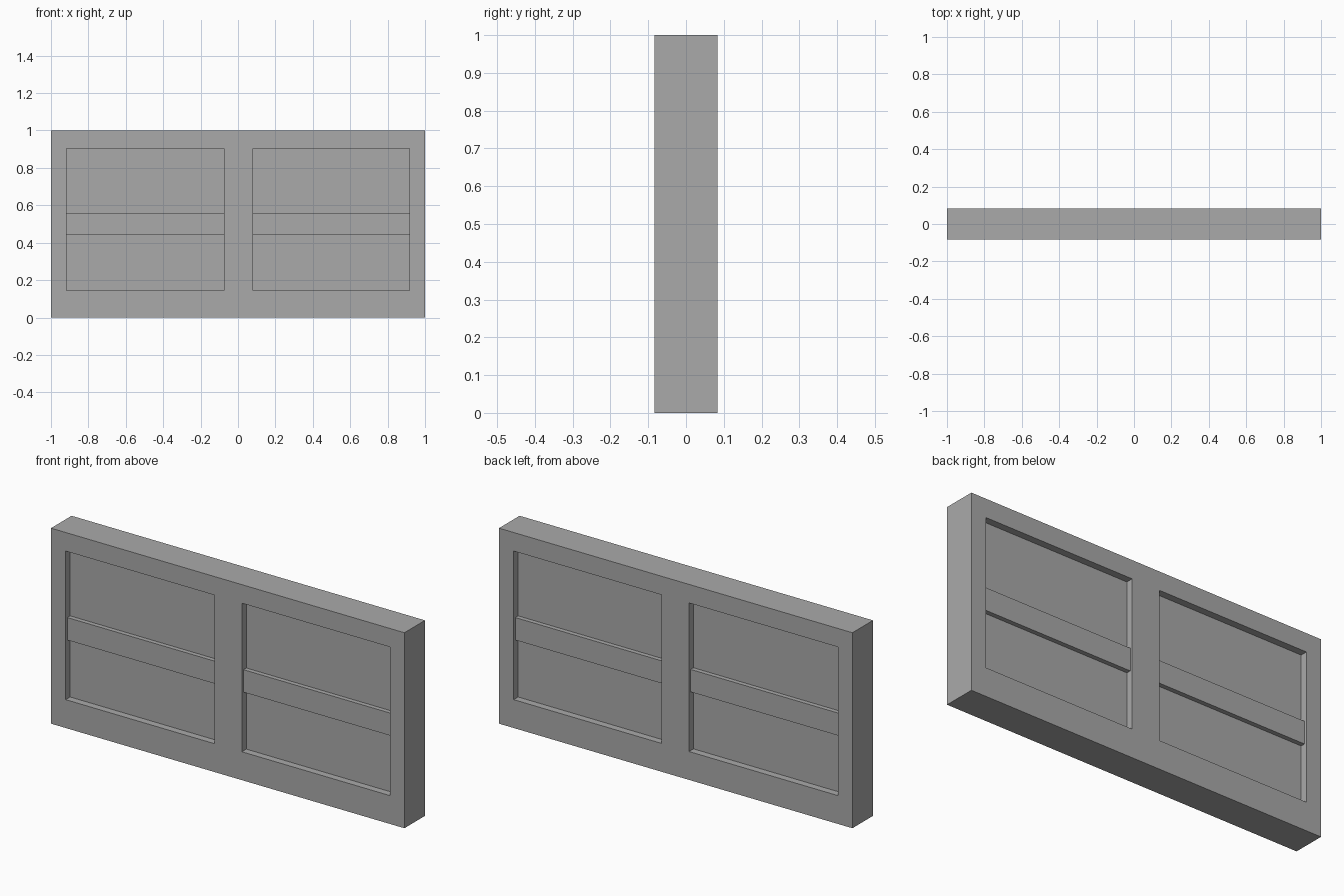
import bpy

cube = bpy.data.objects.get("Cube")
if cube:
    bpy.data.objects.remove(cube, do_unlink=True)

# Single plain grey
grey = bpy.data.materials.new("plain grey")
grey.use_nodes = True
colour = (0.4, 0.4, 0.4, 1)
grey.diffuse_color = colour
grey.node_tree.nodes["Principled BSDF"].inputs["Base Color"].default_value = colour


def board(name, x0, x1, z0, z1, half_depth):
    """Flat-faced board spanning x0..x1 and z0..z1, centred on y = 0."""
    bpy.ops.mesh.primitive_cube_add(size=1)
    ob = bpy.context.object
    ob.name = name
    ob.data.name = name
    for v in ob.data.vertices:
        v.co = (x1 if v.co.x > 0 else x0,
                half_depth if v.co.y > 0 else -half_depth,
                z1 if v.co.z > 0 else z0)
    ob.data.materials.append(grey)
    return ob


# Opening and depths
LEFT, RIGHT = 0.917, -0.917
BOTTOM, TOP = 0.145, 0.905
POST_R, POST_L = -0.075, 0.08
FRAME, RAIL, PANEL = 0.083, 0.07, 0.047

# Outer frame
board("right_stile", -1, RIGHT, 0, 1, FRAME)
board("left_stile", LEFT, 1, 0, 1, FRAME)
board("bottom_rail", RIGHT, LEFT, 0, BOTTOM, FRAME)
board("top_rail", RIGHT, LEFT, TOP, 1, FRAME)

# Centre post, flush with the frame
board("centre_post", POST_R, POST_L, BOTTOM, TOP, FRAME)

# Recessed panels, each crossed by a slightly set-back rail
for side, x0, x1 in (("right", RIGHT, POST_R), ("left", POST_L, LEFT)):
    board(side + "_panel", x0, x1, BOTTOM, TOP, PANEL)
    board(side + "_middle_rail", x0, x1, 0.445, 0.56, RAIL)
